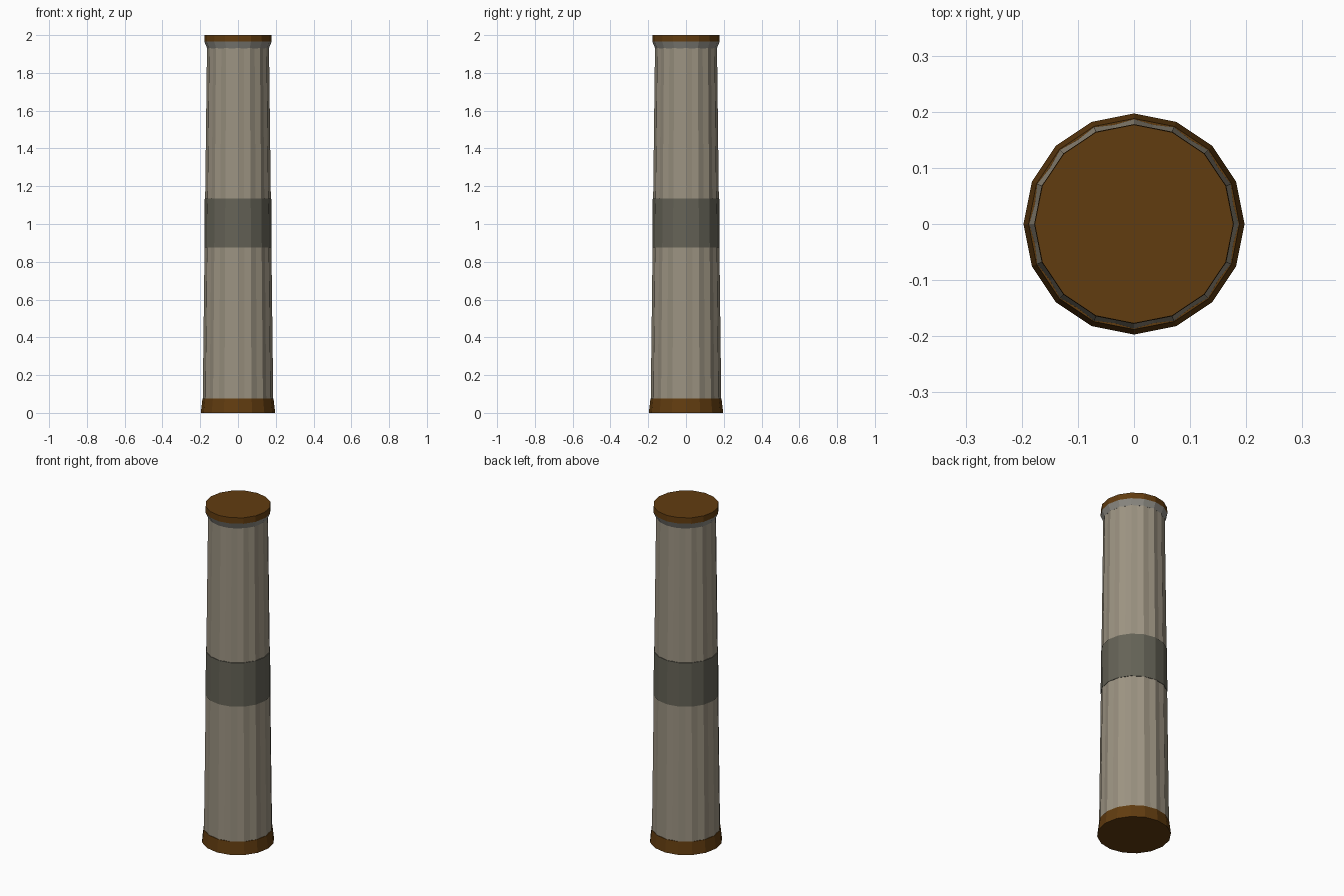
import bpy, bmesh, math

if "Cube" in bpy.data.objects:
    bpy.data.objects.remove(bpy.data.objects["Cube"], do_unlink=True)

SIDES = 16


def material(name, rgb):
    m = bpy.data.materials.new(name)
    m.use_nodes = True
    colour = (*rgb, 1)
    m.diffuse_color = colour
    m.node_tree.nodes["Principled BSDF"].inputs["Base Color"].default_value = colour
    return m


def lathe(name, rings, mat, flute=0):
    """Stack faceted rings of (radius, z); flute sinks a groove between the ridges."""
    count = SIDES * 2 if flute else SIDES
    bm = bmesh.new()
    loops = []
    for radius, z in rings:
        loop = []
        for i in range(count):
            a = math.tau * i / count
            r = radius * (1 - flute) if flute and i % 2 else radius
            loop.append(bm.verts.new((r * math.cos(a), r * math.sin(a), z)))
        loops.append(loop)
    for low, high in zip(loops, loops[1:]):
        for i in range(count):
            j = (i + 1) % count
            bm.faces.new((low[i], low[j], high[j], high[i]))
    bm.faces.new(loops[0][::-1])
    bm.faces.new(loops[-1])
    mesh = bpy.data.meshes.new(name)
    bm.to_mesh(mesh)
    bm.free()
    mesh.materials.append(mat)
    obj = bpy.data.objects.new(name, mesh)
    bpy.context.collection.objects.link(obj)
    return obj


stone = material("warm stone", (0.33, 0.29, 0.22))
grey = material("collar grey", (0.27, 0.26, 0.23))
dark = material("dark band grey", (0.13, 0.125, 0.095))
brown = material("brown", (0.12, 0.045, 0.005))

# Tapered fluted shaft
lathe("shaft", [(0.187, 0.04), (0.164, 1.95)], stone, flute=0.035)
# Flared foot
lathe("base", [(0.197, 0), (0.188, 0.075)], brown)
# Plain band around the middle
lathe("middle_band", [(0.178, 0.875), (0.176, 1.135)], dark)
# Flared collar under the top cap
lathe("collar", [(0.163, 1.93), (0.178, 1.965)], grey)
lathe("top_cap", [(0.178, 1.965), (0.177, 2.0)], brown)
